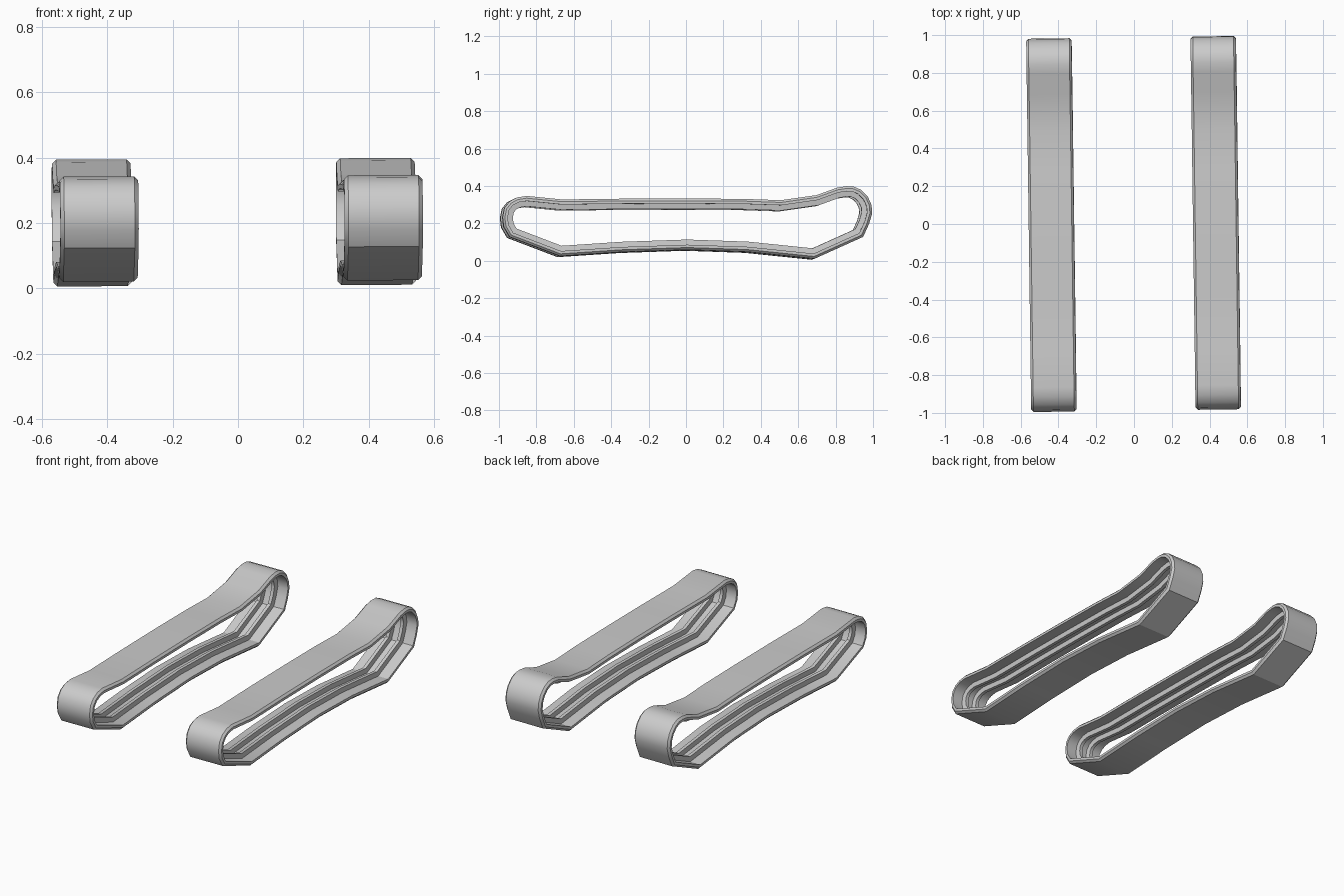
import bpy, bmesh
from mathutils import Vector, Matrix

if "Cube" in bpy.data.objects:
    bpy.data.objects.remove(bpy.data.objects["Cube"])

# outer outline of one track, seen from the side (y, z)
OUTLINE = [(-.67, .325), (-.35, .329), (0, .33), (.3, .328), (.5, .321), (.69, .348),
           (.80, .388), (.85, .396), (.89, .394), (.93, .376), (.965, .34), (.985, .295),
           (.988, .25), (.972, .195), (.94, .125), (.68, .008), (.32, .045), (0, .056),
           (-.35, .044), (-.68, .022), (-.95, .125), (-.982, .18), (-.988, .23),
           (-.978, .28), (-.95, .315), (-.91, .336), (-.86, .344)]
# cross-section: (across, depth inward) with two guide ridges inside
SECTION = [(-.108, 0), (.108, 0), (.12, .012), (.12, .027), (.052, .027), (.048, .055),
           (.028, .055), (.024, .027), (-.024, .027), (-.028, .055), (-.048, .055),
           (-.052, .027), (-.12, .027), (-.12, .012)]


def inward(i):
    """Mitred inward direction at an outline corner."""
    n = len(OUTLINE)
    a, b, c = (Vector(OUTLINE[k % n]) for k in (i - 1, i, i + 1))
    d1, d2 = (b - a).normalized(), (c - b).normalized()
    n1, n2 = Vector((d1.y, -d1.x)), Vector((d2.y, -d2.x))
    return (n1 + n2) / (1 + n1.dot(n2))


def track(name, x):
    bm = bmesh.new()
    rings = []
    for i, (y, z) in enumerate(OUTLINE):
        m = inward(i)
        rings.append([bm.verts.new((x + u, y + m.x * d, z + m.y * d)) for u, d in SECTION])
    k = len(SECTION)
    for i, r in enumerate(rings):
        s = rings[(i + 1) % len(rings)]
        for j in range(k):
            bm.faces.new((r[j], r[(j + 1) % k], s[(j + 1) % k], s[j]))
    bmesh.ops.recalc_face_normals(bm, faces=bm.faces)
    # the whole pair sits turned a hair off axis
    bm.transform(Matrix.Rotation(.0135, 4, 'Z') @ Matrix.Rotation(-.005, 4, 'Y'))
    me = bpy.data.meshes.new(name)
    bm.to_mesh(me)
    bm.free()
    ob = bpy.data.objects.new(name, me)
    bpy.context.collection.objects.link(ob)
    bpy.context.view_layer.objects.active = ob
    ob.select_set(True)
    bpy.ops.object.shade_smooth_by_angle(angle=.52)
    ob.select_set(False)


track("left_track", -.436)
track("right_track", .434)
